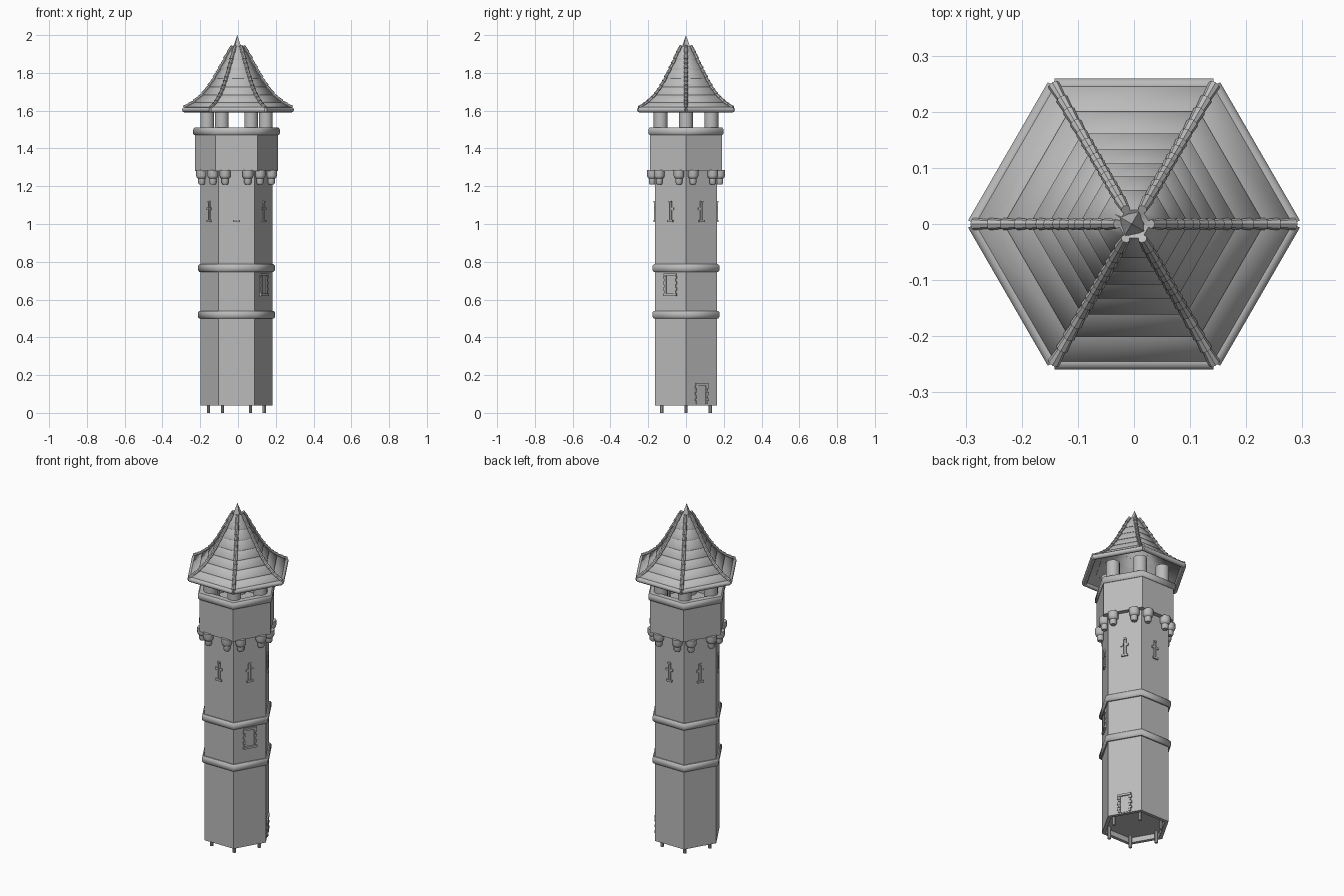
import bpy, bmesh, math
from math import sin, cos, pi, radians
from mathutils import Vector, Matrix

if "Cube" in bpy.data.objects:
    bpy.data.objects.remove(bpy.data.objects["Cube"], do_unlink=True)

GREY = (0.5, 0.5, 0.5, 1)
stone = bpy.data.materials.new("grey stone")
stone.use_nodes = True
stone.diffuse_color = GREY
stone.node_tree.nodes["Principled BSDF"].inputs["Base Color"].default_value = GREY

CX = -0.008                      # shaft axis
APOTHEM = 0.19 * cos(pi / 6)     # distance of shaft walls from the axis


def finish(bm, name, smooth=30):
    bmesh.ops.recalc_face_normals(bm, faces=bm.faces)
    me = bpy.data.meshes.new(name)
    bm.to_mesh(me)
    bm.free()
    me.materials.append(stone)
    ob = bpy.data.objects.new(name, me)
    bpy.context.collection.objects.link(ob)
    bpy.ops.object.select_all(action="DESELECT")
    ob.select_set(True)
    bpy.context.view_layer.objects.active = ob
    bpy.ops.object.shade_smooth_by_angle(angle=radians(smooth))
    return ob


def lathe(bm, profile, n=6, centre=(CX, 0), closed=False):
    """Turn (radius, height) points around a vertical axis."""
    rings = []
    for r, z in profile:
        if r == 0:
            rings.append([bm.verts.new((*centre, z))] * n)
        else:
            rings.append([bm.verts.new((centre[0] + r * cos(2 * pi * k / n),
                                        centre[1] + r * sin(2 * pi * k / n), z)) for k in range(n)])
    pairs = list(zip(rings, rings[1:])) + ([(rings[-1], rings[0])] if closed else [])
    for a, b in pairs:
        for k in range(n):
            j = (k + 1) % n
            bm.faces.new(list(dict.fromkeys((a[k], a[j], b[j], b[k]))))


def box(bm, frame, lo, hi):
    size = Vector(hi) - Vector(lo)
    mid = (Vector(hi) + Vector(lo)) / 2
    bmesh.ops.create_cube(bm, size=1, matrix=frame @ Matrix.Translation(mid) @ Matrix.Diagonal((*size, 1)))


def rod(bm, a, b, r1, r2, n=8):
    d = b - a
    m = Matrix.Translation((a + b) / 2) @ d.to_track_quat("Z", "Y").to_matrix().to_4x4()
    bmesh.ops.create_cone(bm, cap_ends=True, segments=n, radius1=r1, radius2=r2, depth=d.length, matrix=m)


def wall(angle, z):
    """Frame on a shaft wall: x outward, y along the wall, z up."""
    return Matrix.Translation((CX, 0, z)) @ Matrix.Rotation(radians(angle), 4, "Z") @ Matrix.Translation((APOTHEM, 0, 0))


def corner(k, r, z, cx=CX):
    return Vector((cx + r * cos(k * pi / 3), r * sin(k * pi / 3), z))


# Shaft with a recessed underside
bm = bmesh.new()
lathe(bm, [(0, 0.07), (0.168, 0.07), (0.168, 0.04), (0.19, 0.04), (0.19, 1.29), (0, 1.29)])
finish(bm, "shaft")

# Rounded string courses
for name, z in (("lower_band", 0.52), ("upper_band", 0.767)):
    bm = bmesh.new()
    lathe(bm, [(0.18, z - 0.02), (0.197, z - 0.02), (0.205, z - 0.011), (0.205, z + 0.011),
               (0.197, z + 0.02), (0.18, z + 0.02)], closed=True)
    finish(bm, name, 50)

# Hollow lookout with rounded rim
bm = bmesh.new()
lathe(bm, [(0.17, 1.28), (0.22, 1.28), (0.22, 1.475), (0.19, 1.475), (0.19, 1.4), (0, 1.4)])
finish(bm, "lookout")
bm = bmesh.new()
lathe(bm, [(0.185, 1.47), (0.222, 1.47), (0.23, 1.479), (0.23, 1.5), (0.222, 1.51), (0.185, 1.51)], closed=True)
finish(bm, "lookout_rim", 50)

# Feet and roof pillars at the corners
feet, pillars = bmesh.new(), bmesh.new()
for k in range(6):
    rod(feet, corner(k, 0.148, 0), corner(k, 0.148, 0.08), 0.009, 0.009)
    rod(pillars, corner(k, 0.155, 1.4), corner(k, 0.155, 1.62), 0.037, 0.037, 14)
finish(feet, "feet")
finish(pillars, "roof_pillars")

# Corbels, two on each wall
bm = bmesh.new()
for k in range(6):
    for t in (-0.06, 0.06):
        p = wall(30 + 60 * k, 0) @ Vector((0.014, t, 0))
        lathe(bm, [(0, 1.21), (0.014, 1.21), (0.019, 1.218), (0.019, 1.24), (0.026, 1.246),
                   (0.029, 1.255), (0.029, 1.285), (0, 1.285)], 10, (p.x, p.y))
finish(bm, "corbels", 40)

# Cross-shaped arrow slits, one on each wall
bm = bmesh.new()
for k in range(6):
    f = wall(30 + 60 * k, 1.065)
    for s in (-1, 1):
        box(bm, f, (-0.01, s * 0.007 - 0.003, -0.045), (0.005, s * 0.007 + 0.003, 0.055))
        box(bm, f, (-0.01, s * 0.014 - 0.008, 0.008), (0.006, s * 0.014 + 0.008, 0.022))
    box(bm, f, (-0.01, -0.008, 0.048), (0.007, 0.008, 0.058))
    box(bm, f, (-0.01, -0.018, -0.055), (0.008, 0.018, -0.043))
finish(bm, "arrow_slits")


def opening(name, angle, z, w, h, sill):
    """Framed opening with toothed jamb stones."""
    bm = bmesh.new()
    f = wall(angle, z)
    box(bm, f, (-0.01, -w, 0), (0.002, w, h))
    for i in range(6):
        out = 0.006 if i % 2 else 0
        for s in (-1, 1):
            a, b = sorted((s * (w - 0.004), s * (w + 0.007 + out)))
            box(bm, f, (-0.01, a, i * h / 6 + 0.001), (0.007, b, (i + 1) * h / 6 - 0.001))
    box(bm, f, (-0.01, -w - 0.01, h), (0.009, w + 0.01, h + 0.012))
    if sill:
        box(bm, f, (-0.01, -w - 0.012, -0.012), (0.011, w + 0.012, 0))
    finish(bm, name)


opening("window", -30, 0.632, 0.028, 0.095, True)
opening("door", 30, 0.045, 0.028, 0.1, False)

# Roof: overlapping shingle courses on a concave six-sided slope
SLOPE = [(0.282, 1.612), (0.228, 1.645), (0.182, 1.685), (0.149, 1.728), (0.121, 1.772),
         (0.094, 1.82), (0.066, 1.87), (0.03, 1.94)]
bm = bmesh.new()
for (r1, z1), (r2, z2) in zip(SLOPE, SLOPE[1:]):
    lathe(bm, [(r1 - 0.01, z1 - 0.008), (r1 + 0.004, z1 - 0.002), (r1 + 0.004, z1 + 0.005),
               (r2 - 0.001, z2 + 0.002), (r2 - 0.012, z2 - 0.006)], centre=(0, 0), closed=True)
finish(bm, "roof_shingles", 62)

# Ridge tiles, tapering upward and overlapping
bm = bmesh.new()
for (r1, z1), (r2, z2) in zip(SLOPE, SLOPE[1:]):
    for k in range(6):
        a, b = corner(k, r1 + 0.004, z1 + 0.004, 0), corner(k, r2, z2 + 0.004, 0)
        m = a.lerp(b, 0.5)
        rod(bm, a, m, 0.011, 0.008)
        rod(bm, m, b, 0.011, 0.008)
finish(bm, "ridge_tiles")

# Rounded eaves beams
bm = bmesh.new()
for k in range(6):
    rod(bm, corner(k, 0.284, 1.605, 0), corner(k + 1, 0.284, 1.605, 0), 0.014, 0.014, 10)
finish(bm, "eaves_beams", 40)

# Pointed four-sided cap
bm = bmesh.new()
lathe(bm, [(0, 1.895), (0.04, 1.905), (0.02, 1.95), (0, 2.0)], 4, (-0.004, 0))
bmesh.ops.rotate(bm, verts=bm.verts, cent=(-0.004, 0, 0), matrix=Matrix.Rotation(radians(60), 3, "Z"))
finish(bm, "roof_cap")
